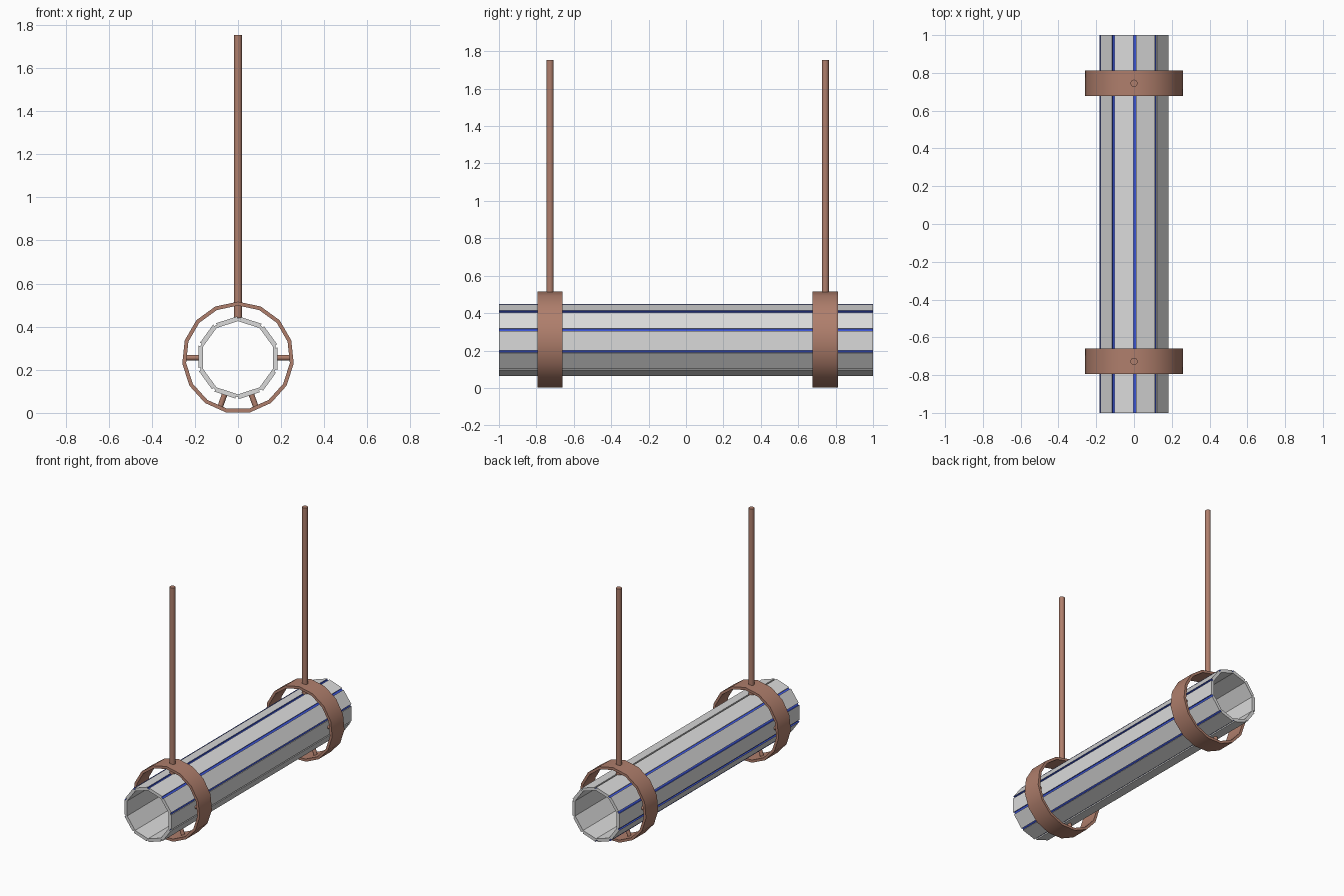
import bpy, bmesh, math
from mathutils import Vector

if "Cube" in bpy.data.objects:
    bpy.data.objects.remove(bpy.data.objects["Cube"])

CZ = 0.256                 # height of the pipe axis
HANGERS = (-0.727, 0.745)  # y of the two hanger rings


def material(name, rgb):
    m = bpy.data.materials.new(name)
    m.diffuse_color = (*rgb, 1)
    m.use_nodes = True
    m.node_tree.nodes["Principled BSDF"].inputs["Base Color"].default_value = m.diffuse_color
    return m


GREY = material("light grey", (0.70, 0.70, 0.70))
BLUE = material("seam blue", (0.05, 0.10, 0.75))
BROWN = material("copper brown", (0.43, 0.21, 0.15))


def finish(name, bm, mats, smooth):
    me = bpy.data.meshes.new(name)
    bm.to_mesh(me)
    bm.free()
    ob = bpy.data.objects.new(name, me)
    bpy.context.collection.objects.link(ob)
    for m in mats:
        me.materials.append(m)
    if smooth:
        bpy.ops.object.select_all(action='DESELECT')
        ob.select_set(True)
        bpy.context.view_layer.objects.active = ob
        bpy.ops.object.shade_smooth_by_angle(angle=math.radians(35))
    return ob


def polygon(n, r):
    """Points of an n-gon with one corner at the top, in (x, z), clockwise."""
    return [Vector((r * math.sin(math.tau * k / n), r * math.cos(math.tau * k / n))) for k in range(n)]


def tube(outer, inner, y0, y1):
    """Hollow prism along y from an outer and an inner outline."""
    bm = bmesh.new()
    edges = []
    for loop in (outer, inner):
        vs = [bm.verts.new((p.x, y0, CZ + p.y)) for p in loop]
        edges += [bm.edges.new((vs[i - 1], vs[i])) for i in range(len(vs))]
    bmesh.ops.triangle_fill(bm, edges=edges, use_beauty=True)
    ext = bmesh.ops.extrude_face_region(bm, geom=bm.faces[:], use_keep_orig=True)
    moved = [g for g in ext["geom"] if isinstance(g, bmesh.types.BMVert)]
    bmesh.ops.translate(bm, verts=moved, vec=(0, y1 - y0, 0))
    bmesh.ops.recalc_face_normals(bm, faces=bm.faces[:])
    return bm


def rod(name, a, b, r, sides):
    """Round bar from a to b."""
    a, b = Vector(a), Vector(b)
    bm = bmesh.new()
    bmesh.ops.create_cone(bm, cap_ends=True, segments=sides, radius1=r, radius2=r, depth=(b - a).length)
    turn = (b - a).to_track_quat('Z', 'Y')
    for v in bm.verts:
        v.co = turn @ v.co + (a + b) / 2
    return finish(name, bm, [BROWN], True)


# ten-sided pipe with a shallow groove along every corner
corners = polygon(10, 0.193)
outline = []
for k, c in enumerate(corners):
    s0 = c + (corners[k - 1] - c).normalized() * 0.003
    s1 = c + (corners[(k + 1) % 10] - c).normalized() * 0.012
    sink = c.normalized() * 0.009
    outline += [s0, s0 - sink, s1 - sink, s1]
bm = tube(outline, polygon(10, 0.170), -1, 1)
# groove floor and one groove wall are blue
for f in bm.faces:
    if abs(f.normal.y) < 0.5 and f.calc_area() < 0.06:
        c = f.calc_center_median() - Vector((0, 0, CZ))
        clockwise = Vector((c.z, 0, -c.x)).normalized()
        f.material_index = int(f.normal.dot(clockwise) > -0.6)
finish("pipe", bm, [GREY, BLUE], False)

# hanger rings, each with a ceiling rod and four spacers
for i, y in enumerate(HANGERS):
    tag = ("front", "back")[i]
    finish(f"{tag}_ring", tube(polygon(15, 0.26), polygon(15, 0.242), y - 0.068, y + 0.068), [BROWN], True)
    rod(f"{tag}_hanger_rod", (0, y, 0.44), (0, y, 1.753), 0.019, 16)
    for deg in (0, 180, 250, 290):
        d = Vector((math.cos(math.radians(deg)), 0, math.sin(math.radians(deg))))
        o = Vector((0, y, CZ))
        rod(f"{tag}_spacer_{deg}", o + d * 0.178, o + d * 0.249, 0.013, 12)
